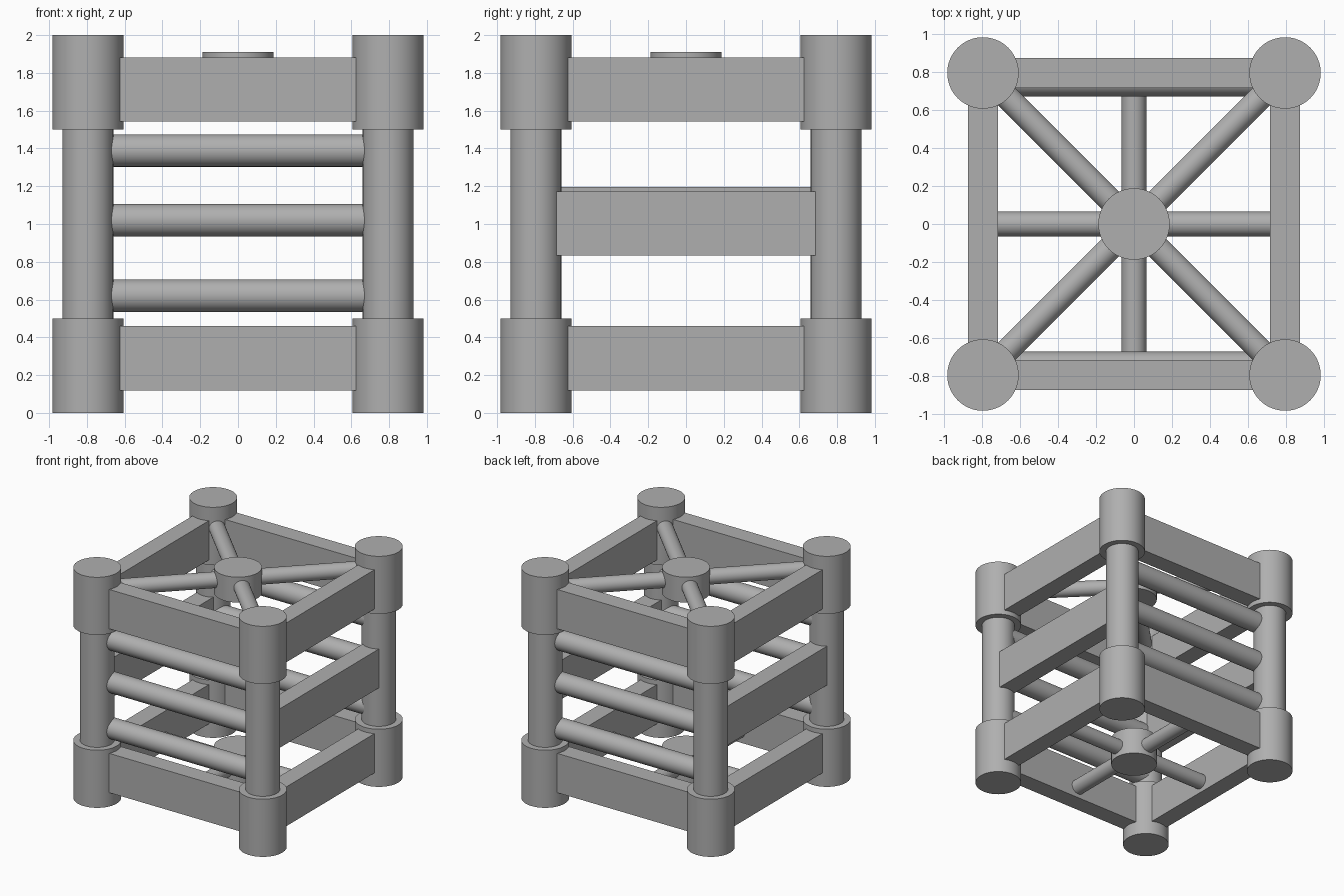
import bpy, math
from mathutils import Vector

if "Cube" in bpy.data.objects:
    bpy.data.objects.remove(bpy.data.objects["Cube"])

C = 0.795          # post centre offset from the middle

# Dark grey finish shared by all parts
grey = bpy.data.materials.new("dark_grey")
grey.diffuse_color = (0.43, 0.43, 0.43, 1)
grey.use_nodes = True
grey.node_tree.nodes["Principled BSDF"].inputs["Base Color"].default_value = grey.diffuse_color


def rod(name, a, b, r, sides=64):
    """Smooth-sided cylinder from point a to point b."""
    a, b = Vector(a), Vector(b)
    d = b - a
    bpy.ops.mesh.primitive_cylinder_add(vertices=sides, radius=r, depth=d.length,
                                        location=(a + b) / 2,
                                        rotation=d.to_track_quat('Z', 'Y').to_euler())
    o = bpy.context.object
    o.name = name
    o.data.materials.append(grey)
    bpy.ops.object.shade_smooth_by_angle(angle=math.radians(30))
    return o


def beam(name, centre, size):
    """Rectangular beam."""
    bpy.ops.mesh.primitive_cube_add(size=1, location=centre)
    o = bpy.context.object
    o.name = name
    o.scale = size
    o.data.materials.append(grey)
    bpy.ops.object.transform_apply(location=False, rotation=False, scale=True)
    return o


# Corner posts with thick collars at foot and head
for x in (-C, C):
    for y in (-C, C):
        rod("corner_post", (x, y, 0.4), (x, y, 1.6), 0.135)
        rod("foot_collar", (x, y, 0), (x, y, 0.5), 0.188)
        rod("head_collar", (x, y, 1.5), (x, y, 2), 0.188)

T, H, L = 0.157, 0.341, 2 * C - 0.1

# Lower and upper rectangular frames
for level, z in (("lower", 0.29), ("upper", 1.712)):
    for s in (-1, 1):
        beam(level + "_cross_beam", (0, s * C, z), (L, T, H))
        beam(level + "_side_beam", (s * C, 0, z), (T, L, H))

# Middle beams on the left and right sides, the left one slightly higher
beam("right_middle_beam", (C, 0, 1.003), (T, L, 0.338))
beam("left_middle_beam", (-C, 0, 1.027), (T, L, 0.338))

# Three round rails on the front and back
for s in (-1, 1):
    for z in (0.621, 1.02, 1.389):
        rod("round_rail", (-0.76, s * 0.758, z), (0.76, s * 0.758, z), 0.086)

# Upper hub with diagonal spokes to the collars
rod("upper_hub", (0, 0, 1.69), (0, 0, 1.91), 0.188)
for s in (-1, 1):
    rod("diagonal_spoke", (-0.72, -0.72 * s, 1.815), (0.72, 0.72 * s, 1.815), 0.065)

# Lower hub with straight spokes to the beams
rod("lower_hub", (0, 0, 0.12), (0, 0, 0.36), 0.188)
rod("straight_spoke", (-0.75, 0, 0.22), (0.75, 0, 0.22), 0.065)
rod("straight_spoke", (0, -0.75, 0.22), (0, 0.75, 0.22), 0.065)
